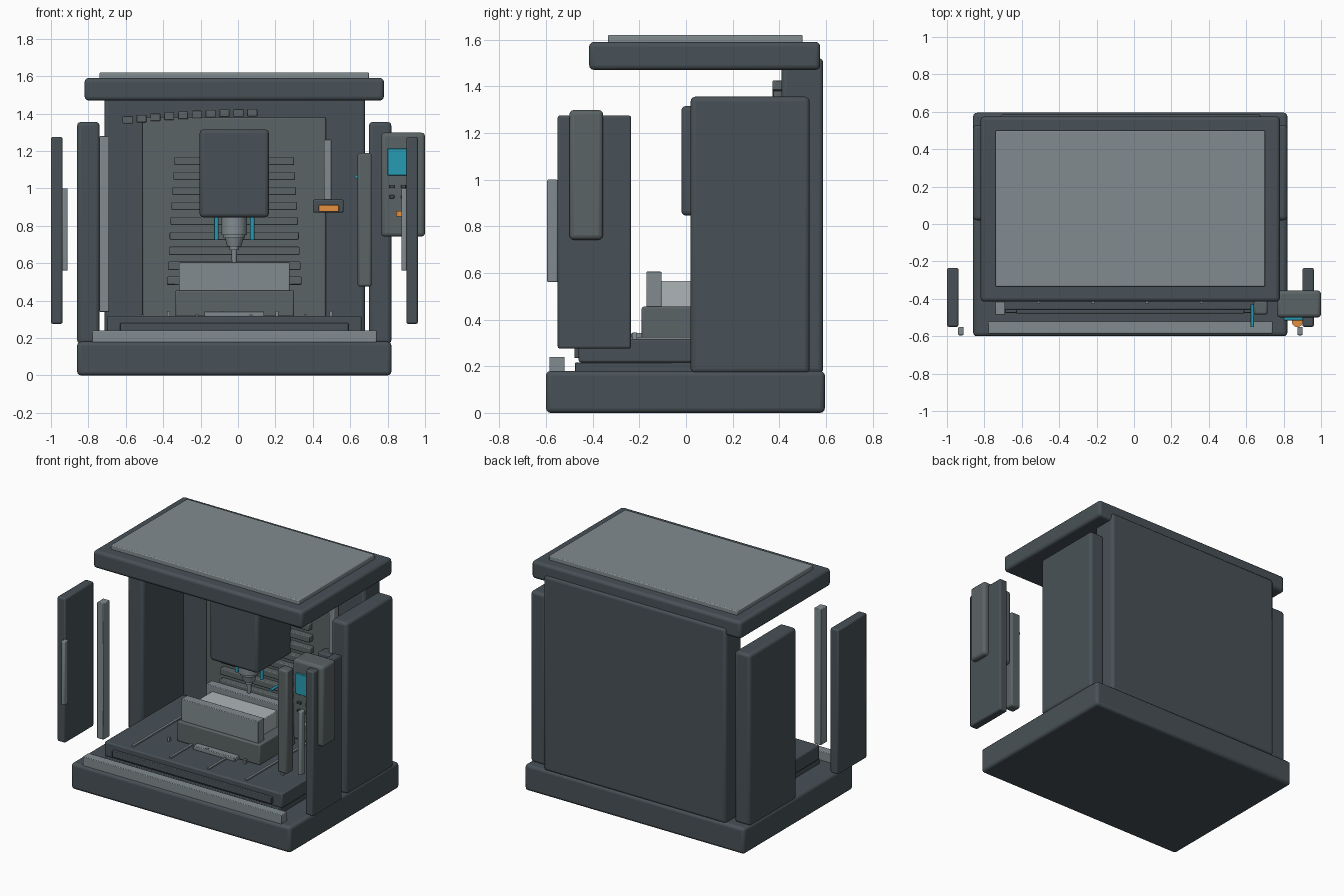
import bpy, math
from mathutils import Vector


def material(name, rgb):
    m = bpy.data.materials.new(name)
    m.diffuse_color = (*rgb, 1)
    return m


DARK = material("dark_slate", (0.065, 0.083, 0.095))
MID = material("mid_grey", (0.105, 0.125, 0.13))
LIGHT = material("light_grey", (0.22, 0.26, 0.275))
STEEL = material("steel", (0.42, 0.46, 0.47))
TEAL = material("teal", (0.02, 0.33, 0.46))
ORANGE = material("orange", (0.78, 0.28, 0.05))


def finish(o, name, mat, bevel=0.0, segs=2):
    o.name = name
    o.data.materials.append(mat)
    if bevel:
        b = o.modifiers.new("bevel", 'BEVEL')
        b.width, b.segments, b.limit_method = bevel, segs, 'ANGLE'
    bpy.ops.object.shade_smooth_by_angle(angle=math.radians(35))
    return o


def box(name, x, y, z, mat=DARK, bevel=0.004, segs=2):
    """Box from (min, max) pairs on each axis."""
    bpy.ops.mesh.primitive_cube_add(size=1)
    o = bpy.context.object
    lo, hi = Vector((x[0], y[0], z[0])), Vector((x[1], y[1], z[1]))
    for v in o.data.vertices:
        v.co = [(v.co[i] + 0.5) * (hi[i] - lo[i]) + lo[i] for i in range(3)]
    return finish(o, name, mat, bevel, segs)


def cyl(name, x, y, z0, z1, r0, r1, mat):
    """Vertical cylinder or taper, r0 at the bottom."""
    bpy.ops.mesh.primitive_cone_add(vertices=24, radius1=r0, radius2=r1, depth=z1 - z0,
                                    location=(x, y, (z0 + z1) / 2))
    return finish(bpy.context.object, name, mat)


# Enclosure: base, back, sides and roof
box("base", (-0.86, 0.82), (-0.6, 0.595), (0, 0.18), DARK, 0.02, 3)
box("back_panel", (-0.715, 0.68), (0.41, 0.588), (0.17, 1.52), DARK, 0.02, 3)
for side, x in (("left", -0.86), ("right", 0.70)):
    box(side + "_side_panel", (x, x + 0.12), (0.02, 0.53), (0.17, 1.355), DARK, 0.02, 3)
box("roof", (-0.82, 0.78), (-0.415, 0.575), (1.47, 1.59), DARK, 0.02, 3)
box("roof_panel", (-0.74, 0.70), (-0.335, 0.50), (1.58, 1.62), LIGHT, 0.006)

# Front sill and table
box("front_sill", (-0.78, 0.74), (-0.585, -0.52), (0.17, 0.24), LIGHT)
box("table_plinth", (-0.69, 0.65), (-0.475, 0.40), (0.17, 0.217))
box("table", (-0.70, 0.66), (-0.46, 0.40), (0.217, 0.317), DARK, 0.008)
box("table_front_strip", (-0.63, 0.59), (-0.478, -0.45), (0.235, 0.28))
for i in range(4):
    x = -0.51 + 0.29 * i
    box(f"table_slot_{i}", (x - 0.008, x + 0.008), (-0.425, 0.30), (0.31, 0.326), LIGHT, 0)
    box(f"table_stop_{i}", (x + 0.13, x + 0.146), (-0.23, -0.21), (0.31, 0.345), LIGHT, 0)
box("table_clamp_bar", (-0.18, 0.14), (-0.235, -0.18), (0.315, 0.342), LIGHT)

# Vise and workpiece
box("vise_base", (-0.335, 0.30), (-0.19, 0.20), (0.315, 0.455), MID, 0.008)
for side, y in (("front", -0.17), ("rear", 0.10)):
    box(side + "_vise_jaw", (-0.315, 0.275), (y, y + 0.065), (0.45, 0.605), LIGHT)
box("workpiece", (-0.27, 0.23), (-0.11, 0.105), (0.45, 0.565), STEEL)

# Column with cover slats
box("column", (-0.51, 0.47), (0.375, 0.43), (0.30, 1.38), MID, 0.008)
for i in range(9):
    z = 1.146 - 0.08 * i
    w = 0.32 + 0.005 * i
    box(f"cover_slat_{i}", (-0.02 - w, -0.02 + w), (0.335, 0.385), (z - 0.022, z + 0.022), MID, 0.006)

# Cable chain along the top of the column
for i in range(10):
    x, z = -0.59 + 0.074 * i, 1.367 + 0.016 * math.sin(i / 9 * math.pi / 2) * 2.3
    box(f"chain_link_{i}", (x - 0.027, x + 0.027), (0.37, 0.42), (z - 0.02, z + 0.02), MID, 0.004)

# Spindle head, spindle and coolant nozzles
box("spindle_head", (-0.205, 0.165), (-0.02, 0.36), (0.845, 1.315), DARK, 0.02, 3)
for i, (z0, z1, r0, r1) in enumerate(((0.75, 0.85, 0.068, 0.068), (0.735, 0.75, 0.058, 0.058),
                                      (0.69, 0.735, 0.038, 0.05), (0.67, 0.69, 0.025, 0.025),
                                      (0.605, 0.67, 0.013, 0.016))):
    cyl(f"spindle_step_{i}", -0.02, 0.15, z0, z1, r0, r1, LIGHT)
for side, x in (("left", -0.115), ("right", 0.077)):
    cyl(side + "_coolant_nozzle", x, 0.15, 0.725, 0.85, 0.012, 0.012, TEAL)

# Status lamp on the column
box("lamp_post", (0.46, 0.50), (0.335, 0.385), (0.92, 1.26), LIGHT)
box("lamp_housing", (0.40, 0.565), (0.30, 0.385), (0.87, 0.94), DARK, 0.008)
box("lamp_lens", (0.43, 0.54), (0.285, 0.31), (0.875, 0.91), ORANGE)

# Door frame posts
box("left_door_post", (-0.74, -0.69), (-0.485, -0.415), (0.34, 1.28), LIGHT)
box("right_door_post", (0.64, 0.715), (-0.485, -0.41), (0.475, 1.19), MID, 0.012)
tube = cyl("air_tube", 0.633, -0.49, 1.0, 1.12, 0.009, 0.009, TEAL)
tube.location.z = 1.062
tube.rotation_euler.x = math.pi / 2

# Open doors and handles
for side, x, hx in (("left", -1.0, -0.94), ("right", 0.90, 0.873)):
    box(side + "_door", (x, x + 0.062), (-0.55, -0.235), (0.275, 1.275), DARK, 0.01)
    box(side + "_door_handle", (hx, hx + 0.029), (-0.595, -0.55), (0.56, 1.0), LIGHT, 0.006)

# Control panel
box("control_panel", (0.765, 1.0), (-0.50, -0.355), (0.742, 1.298), MID, 0.02, 3)
box("control_screen", (0.80, 0.94), (-0.515, -0.49), (1.07, 1.212), TEAL, 0.003)
for r in range(2):
    for c in range(3):
        x, z = 0.823 + 0.062 * c, 1.01 - 0.055 * r
        box(f"control_key_{r}_{c}", (x - 0.013, x + 0.013), (-0.512, -0.49), (z - 0.009, z + 0.009), DARK, 0.003)
cyl("stop_button", 0.873, -0.522, 0.85, 0.88, 0.029, 0.029, ORANGE)
